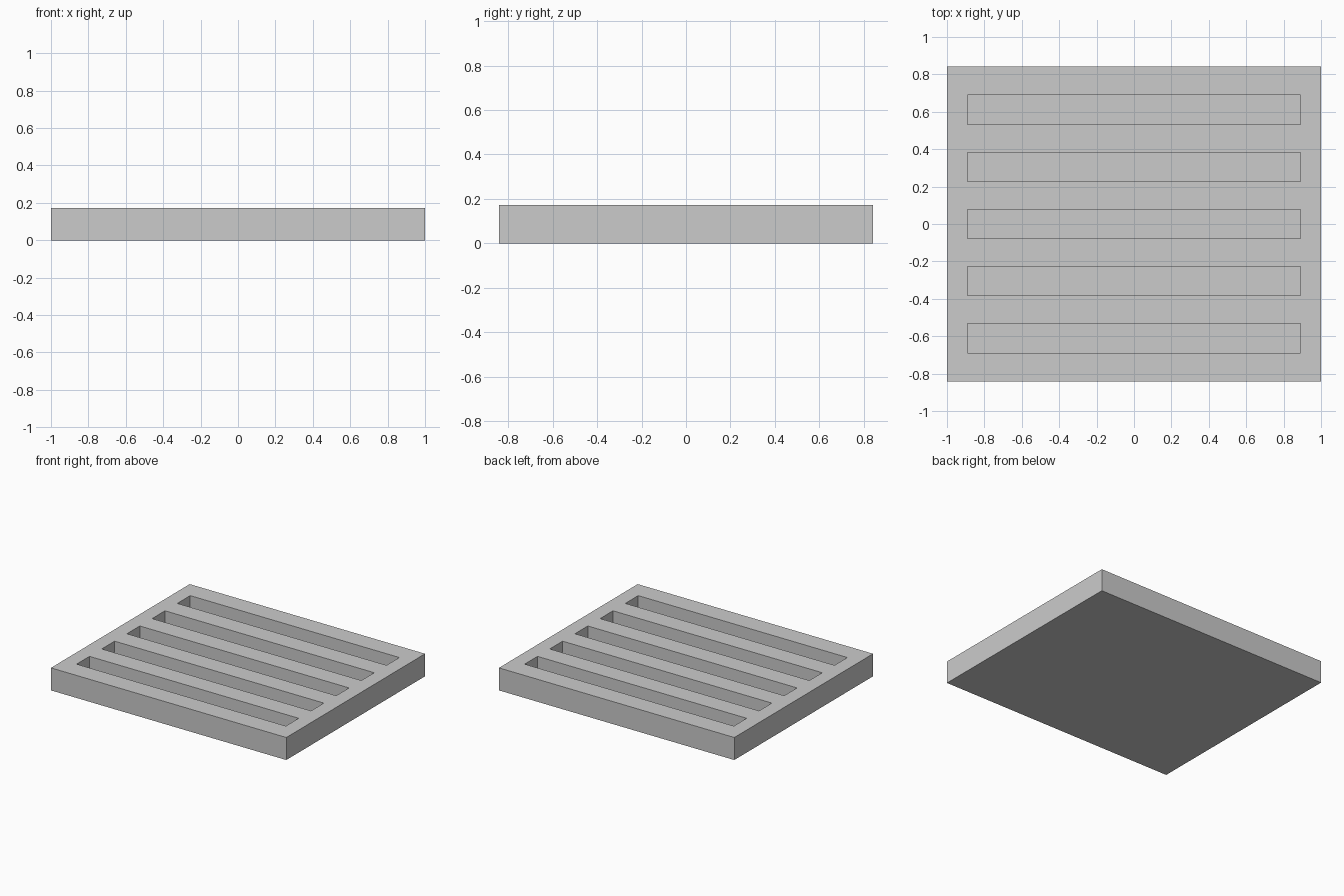
import bpy

if "Cube" in bpy.data.objects:
    bpy.data.objects.remove(bpy.data.objects["Cube"])

WIDTH, DEPTH, HEIGHT = 2.0, 1.684, 0.173
SLOT_LEN, SLOT_WIDTH, SLOT_PITCH, SLOT_COUNT = 1.778, 0.156, 0.3055, 5
FLOOR = 0.005


def box(name, size, centre):
    bpy.ops.mesh.primitive_cube_add(size=1, location=centre)
    ob = bpy.context.object
    ob.name = name
    ob.scale = size
    bpy.ops.object.transform_apply(location=True, rotation=False, scale=True)
    return ob


# Solid slab
slab = box("slotted_plate", (WIDTH, DEPTH, HEIGHT), (0, 0, HEIGHT / 2))

# One slot cutter, repeated from front to back; it leaves a thin closed floor
cut_height = 0.3
cutter = box("slot_cutter", (SLOT_LEN, SLOT_WIDTH, cut_height),
             (0, -SLOT_PITCH * (SLOT_COUNT - 1) / 2, FLOOR + cut_height / 2))
array = cutter.modifiers.new("slots", 'ARRAY')
array.count = SLOT_COUNT
array.use_relative_offset = False
array.use_constant_offset = True
array.constant_offset_displace = (0, SLOT_PITCH, 0)
bpy.ops.object.modifier_apply(modifier=array.name)

# Cut the slots
cut = slab.modifiers.new("cut_slots", 'BOOLEAN')
cut.operation = 'DIFFERENCE'
cut.solver = 'EXACT'
cut.object = cutter
bpy.context.view_layer.objects.active = slab
bpy.ops.object.modifier_apply(modifier=cut.name)
bpy.data.objects.remove(cutter, do_unlink=True)
